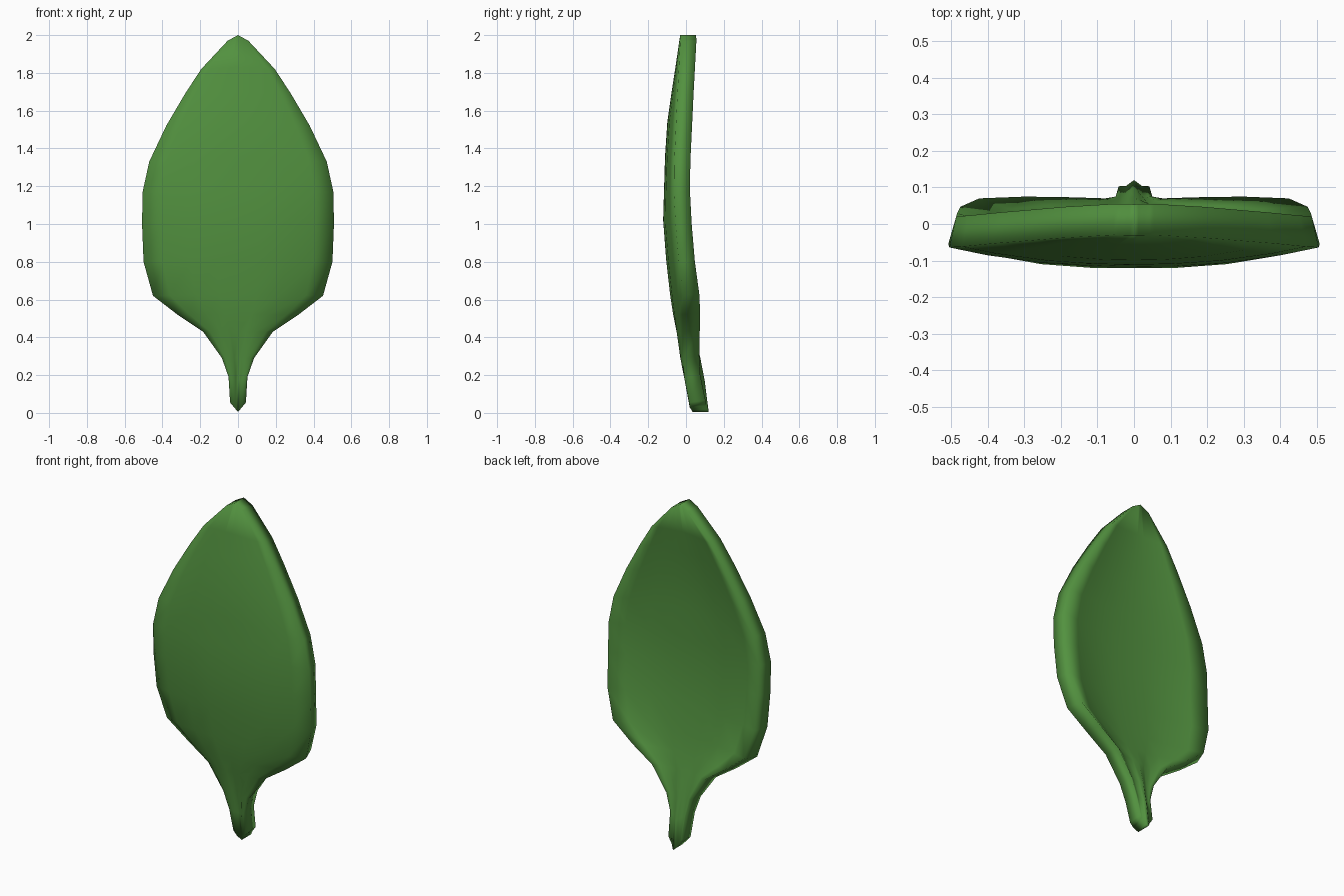
import bpy, bmesh

if "Cube" in bpy.data.objects:
    bpy.data.objects.remove(bpy.data.objects["Cube"])

green = bpy.data.materials.new("leaf green")
green.diffuse_color = (0.085, 0.285, 0.05, 1)
green.use_nodes = True
green.node_tree.nodes["Principled BSDF"].inputs["Base Color"].default_value = green.diffuse_color

# Cross rows, bottom to top: edge height, centre height, half width,
# front depth at the edge, at the crown, and depth of the midrib groove
ROWS = [
    (0.055, 0.005, 0.042, 0.018, 0.020, 0.015),
    (0.19, 0.17, 0.050, -0.010, -0.008, 0.022),
    (0.29, 0.29, 0.085, -0.015, -0.034, 0.025),
    (0.43, 0.43, 0.185, -0.012, -0.060, 0.016),
    (0.52, 0.52, 0.320, -0.010, -0.076, 0.010),
    (0.62, 0.63, 0.450, -0.015, -0.091, 0.007),
    (0.80, 0.81, 0.500, -0.038, -0.109, 0.004),
    (1.00, 1.02, 0.508, -0.055, -0.125, 0.004),
    (1.17, 1.19, 0.505, -0.064, -0.118, 0.002),
    (1.33, 1.36, 0.470, -0.062, -0.111, 0.0),
    (1.52, 1.54, 0.380, -0.053, -0.099, 0.0),
    (1.69, 1.70, 0.280, -0.045, -0.076, 0.0),
    (1.82, 1.83, 0.195, -0.038, -0.056, 0.0),
    (1.97, 2.00, 0.055, -0.030, -0.031, 0.0),
]
STEPS = [-1, -0.8, -0.5, -0.22, 0, 0.22, 0.5, 0.8, 1]
THICK = 0.085

bm = bmesh.new()


def sheet(back):
    """One face of the leaf blade, cupped forward, as a grid of vertices."""
    grid = []
    for ze, zc, w, edge, crown, groove in ROWS:
        row = []
        cup = max(0, edge - crown)
        inset = 0.35 * cup if back else 0      # back rim turns inwards
        for u in STEPS:
            a = abs(u)
            y = edge + (crown - edge) * (1 - a ** 2.2)
            y += groove * max(0, 1 - a / 0.5)
            z = zc + (ze - zc) * a
            if back:
                y += THICK
                if ze < 0.7:
                    z += 0.012 * a
            row.append(bm.verts.new((u * (w - inset), y, z)))
        grid.append(row)
    return grid


front, rear = sheet(False), sheet(True)
rows, cols = len(ROWS), len(STEPS)

# Front and back surfaces
for r in range(rows - 1):
    for c in range(cols - 1):
        for g in (front, rear):
            bm.faces.new((g[r][c], g[r][c + 1], g[r + 1][c + 1], g[r + 1][c]))
# Rim along both sides, the stem end and the tip
for r in range(rows - 1):
    for c in (0, cols - 1):
        bm.faces.new((front[r][c], front[r + 1][c], rear[r + 1][c], rear[r][c]))
for c in range(cols - 1):
    for r in (0, rows - 1):
        bm.faces.new((front[r][c], front[r][c + 1], rear[r][c + 1], rear[r][c]))

bmesh.ops.recalc_face_normals(bm, faces=bm.faces[:])
for f in bm.faces:
    f.smooth = True
mesh = bpy.data.meshes.new("leaf")
bm.to_mesh(mesh)
bm.free()
mesh.materials.append(green)
leaf = bpy.data.objects.new("leaf", mesh)
bpy.context.collection.objects.link(leaf)
